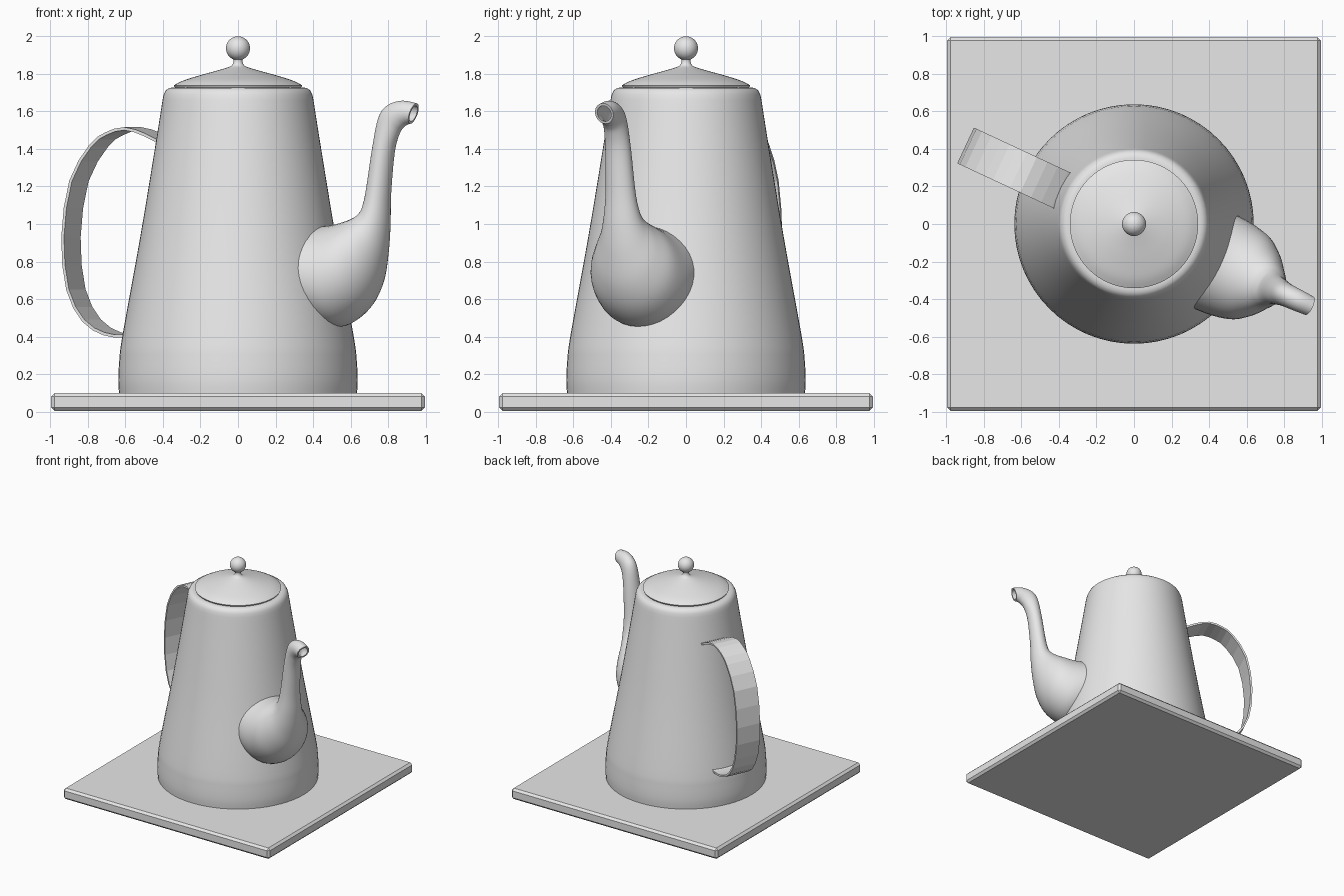
import bpy, bmesh, math
from mathutils import Vector, Matrix

if "Cube" in bpy.data.objects:
    bpy.data.objects.remove(bpy.data.objects["Cube"])

grey = bpy.data.materials.new("light_grey")
grey.diffuse_color = (0.8, 0.8, 0.8, 1)
grey.use_nodes = True
grey.node_tree.nodes["Principled BSDF"].inputs["Base Color"].default_value = grey.diffuse_color
TURN = Matrix.Rotation(math.radians(-25), 4, 'Z')   # pot is turned on its board


def finish(name, bm, angle=None, turn=False):
    bmesh.ops.recalc_face_normals(bm, faces=bm.faces)
    if turn:
        bm.transform(TURN)
    me = bpy.data.meshes.new(name)
    bm.to_mesh(me)
    bm.free()
    me.materials.append(grey)
    if angle:
        for p in me.polygons:
            p.use_smooth = True
        me.set_sharp_from_angle(angle=math.radians(angle))
    ob = bpy.data.objects.new(name, me)
    bpy.context.collection.objects.link(ob)
    return ob


def loft(bm, rings, closed=True):
    """Bridge successive lists of points with quads."""
    vs = [[bm.verts.new(p) for p in r] for r in rings]
    n = len(vs[0])
    for a, b in zip(vs, vs[1:]):
        for i in range(n if closed else n - 1):
            j = (i + 1) % n
            bm.faces.new((a[i], a[j], b[j], b[i]))
    return vs


def smooth_path(pts, steps):
    """Catmull-Rom through points of any dimension."""
    p = [pts[0]] + list(pts) + [pts[-1]]
    out = []
    for k in range(1, len(p) - 2):
        for s in range(steps):
            t = s / steps
            out.append([0.5 * (2 * b + (c - a) * t + (2 * a - 5 * b + 4 * c - d) * t * t
                               + (3 * b - a - 3 * c + d) * t ** 3)
                        for a, b, c, d in zip(p[k - 1], p[k], p[k + 1], p[k + 2])])
    out.append(list(pts[-1]))
    return out


def lathe(name, profile, n=64, angle=40):
    bm = bmesh.new()
    rings = [[(r * math.cos(2 * math.pi * i / n), r * math.sin(2 * math.pi * i / n), z)
              for i in range(n)] for r, z in profile]
    vs = loft(bm, rings)
    bm.faces.new(vs[0])
    bm.faces.new(vs[-1])
    return finish(name, bm, angle)


# square board with chamfered edges
bm = bmesh.new()
bmesh.ops.create_cube(bm, size=1)
bm.transform(Matrix.Translation((0, 0, 0.0525)) @ Matrix.Diagonal((1.99, 1.99, 0.095, 1)))
bmesh.ops.bevel(bm, geom=bm.edges[:], offset=0.018, segments=1, affect='EDGES')
finish("board", bm)

# tapered body with a rounded shoulder
side = smooth_path([(0.634, 0.10), (0.638, 0.17), (0.632, 0.28), (0.615, 0.41),
                    (0.521, 0.93), (0.44, 1.42), (0.402, 1.66)], 4)
lathe("body", side + [(0.396, 1.69), (0.385, 1.712), (0.367, 1.724), (0.35, 1.727), (0.2, 1.727)])

# domed lid and neck of the knob
dome = smooth_path([(0.342, 1.739), (0.29, 1.765), (0.20, 1.793), (0.12, 1.815),
                    (0.05, 1.836), (0.03, 1.85), (0.024, 1.87), (0.03, 1.89)], 4)
lathe("lid", [(0.33, 1.72), (0.338, 1.73)] + dome)

# ball knob
bm = bmesh.new()
bmesh.ops.create_uvsphere(bm, u_segments=32, v_segments=20, radius=0.064)
bm.transform(Matrix.Translation((0, 0, 1.936)))
finish("knob", bm, 60)

# spout: inner point (u, z), outer point (u, z), half width
keys = [(0.40, 0.985, 0.50, 0.46, 0.275), (0.53, 0.99, 0.62, 0.456, 0.267),
        (0.63, 1.012, 0.74, 0.535, 0.24), (0.70, 1.04, 0.82, 0.66, 0.183),
        (0.735, 1.075, 0.862, 0.82, 0.13), (0.75, 1.12, 0.882, 0.98, 0.10),
        (0.765, 1.20, 0.89, 1.16, 0.082), (0.796, 1.40, 0.913, 1.38, 0.071),
        (0.83, 1.565, 0.945, 1.48, 0.063), (0.88, 1.632, 0.975, 1.517, 0.06),
        (0.965, 1.657, 0.997, 1.53, 0.057), (1.05, 1.643, 1.013, 1.534, 0.053)]


def ring(key, scale=1.0, n=40):
    ui, zi, uo, zo, b = key
    c = Vector(((ui + uo) / 2, 0, (zi + zo) / 2))
    a = Vector((ui, 0, zi)) - c
    return [c + scale * (a * math.cos(t) + Vector((0, b, 0)) * math.sin(t))
            for t in (2 * math.pi * i / n for i in range(n))]


bm = bmesh.new()
path = smooth_path(keys, 5)
rings = [ring(k) for k in path]
rings += [ring(k, 0.76) for k in path[:-22:-3]]      # hollow mouth
vs = loft(bm, rings)
bm.faces.new(vs[-1])
finish("spout", bm, 40, True)

# flat strap handle, faceted
strap = smooth_path([(-0.40, 1.425), (-0.50, 1.475), (-0.62, 1.508), (-0.73, 1.48), (-0.82, 1.415),
                     (-0.935, 1.23), (-0.982, 0.93), (-0.953, 0.65), (-0.86, 0.485),
                     (-0.74, 0.415), (-0.63, 0.403), (-0.57, 0.42)], 2)
bm = bmesh.new()
rings = []
for i, (u, z) in enumerate(strap):
    p, q = strap[max(i - 1, 0)], strap[min(i + 1, len(strap) - 1)]
    nrm = Vector((p[1] - q[1], 0, q[0] - p[0])).normalized() * 0.008
    c = Vector((u, 0, z))
    rings.append([c + s * nrm + Vector((0, v, 0))
                  for s, v in ((1, -0.105), (1, 0.105), (-1, 0.105), (-1, -0.105))])
vs = loft(bm, rings)
bm.faces.new(vs[0])
bm.faces.new(vs[-1])
finish("handle", bm, None, True)
